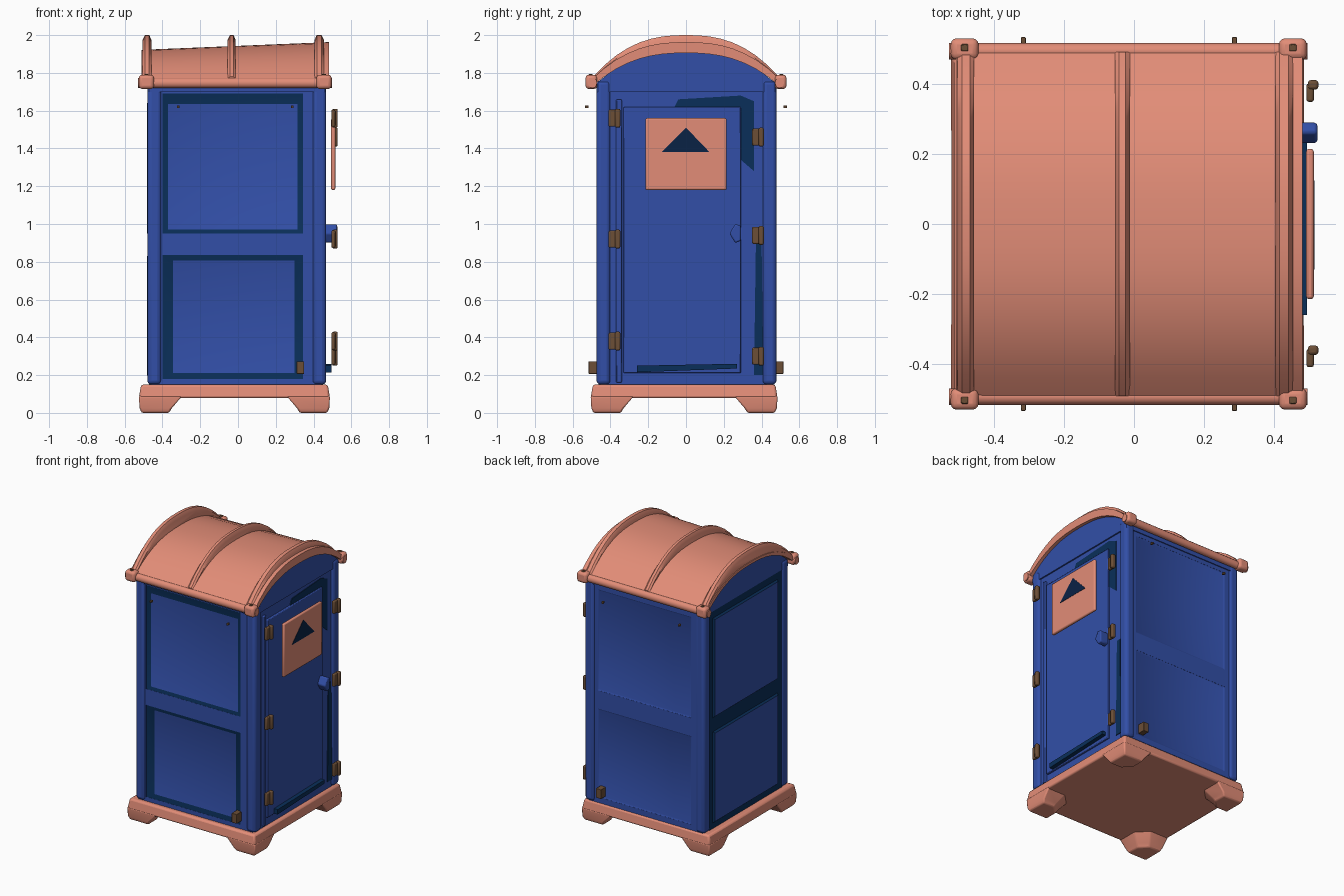
import bpy, bmesh, math

cube = bpy.data.objects.get("Cube")
if cube:
    bpy.data.objects.remove(cube, do_unlink=True)


def material(name, rgb):
    m = bpy.data.materials.new(name)
    m.use_nodes = True
    m.diffuse_color = (*rgb, 1)
    m.node_tree.nodes["Principled BSDF"].inputs["Base Color"].default_value = (*rgb, 1)
    return m


BLUE = material("blue plastic", (0.032, 0.078, 0.39))
SALMON = material("salmon plastic", (0.76, 0.265, 0.185))
TEAL = material("deep teal blue", (0.003, 0.028, 0.1))
NAVY = material("dark navy", (0.003, 0.016, 0.06))
BROWN = material("brown metal", (0.15, 0.077, 0.037))


def finish(name, bm, mats, bevel=0, segments=2):
    bmesh.ops.recalc_face_normals(bm, faces=bm.faces)
    mesh = bpy.data.meshes.new(name)
    bm.to_mesh(mesh)
    bm.free()
    ob = bpy.data.objects.new(name, mesh)
    bpy.context.collection.objects.link(ob)
    for m in mats:
        mesh.materials.append(m)
    if bevel:
        mod = ob.modifiers.new("soft edges", "BEVEL")
        mod.width, mod.segments = bevel, segments
    bpy.context.view_layer.objects.active = ob
    ob.select_set(True)
    bpy.ops.object.shade_smooth_by_angle(angle=math.radians(35))
    ob.select_set(False)


def add_loft(bm, loops):
    """Skin a row of closed loops and cap both ends."""
    rows = [[bm.verts.new(p) for p in loop] for loop in loops]
    n = len(rows[0])
    for a, b in zip(rows, rows[1:]):
        for i in range(n):
            bm.faces.new((a[i], a[(i + 1) % n], b[(i + 1) % n], b[i]))
    bm.faces.new(rows[0])
    bm.faces.new(rows[-1])


def loft(name, loops, mat, bevel=0, segments=2):
    bm = bmesh.new()
    add_loft(bm, loops)
    finish(name, bm, [mat], bevel, segments)


def rect(x0, x1, y0, y1, z):
    return [(x0, y0, z), (x1, y0, z), (x1, y1, z), (x0, y1, z)]


def box(name, x, y, z, mat, bevel=0, segments=2):
    loft(name, [rect(*x, *y, z[0]), rect(*x, *y, z[1])], mat, bevel, segments)


def on_wall(side, u, z, d):
    return {"front": (u, -d, z), "back": (u, d, z),
            "left": (-d, u, z), "right": (d, u, z)}[side]


def wall_loop(side, u0, u1, z0, z1, d):
    return [on_wall(side, u, z, d) for u, z in ((u0, z0), (u1, z0), (u1, z1), (u0, z1))]


def plate(name, side, pts, d0, d1, mat, bevel=0):
    loft(name, [[on_wall(side, u, z, d) for u, z in pts] for d in (d0, d1)], mat, bevel)


# Base skid: slab and four chamfered feet
X0, X1, Y0, Y1 = -0.525, 0.487, -0.505, 0.485
loft("base_slab", [rect(X0, X1, Y0, Y1, 0.078), rect(X0 + 0.012, X1 - 0.012, Y0 + 0.012, Y1 - 0.012, 0.15)],
     SALMON, 0.012)
for fb, cy, sy in (("front", Y0, 1), ("back", Y1, -1)):
    for lr, cx, sx in (("right", X0, 1), ("left", X1, -1)):
        def foot(size, out, z):
            c = size * 0.65
            pts = ((out, out), (size, out), (size, c), (c, size), (out, size))
            return [(cx + sx * a, cy + sy * b, z) for a, b in pts]
        loft(f"base_foot_{fb}_{lr}", [foot(0.16, 0.015, 0), foot(0.175, 0.004, 0.025), foot(0.23, 0, 0.09)],
             SALMON, 0.008)

# Inner cabin core and corner posts
box("cabin_core", (-0.455, 0.43), (-0.435, 0.44), (0.14, 1.74), BLUE)
for fb, y in (("front", -0.437), ("back", 0.442)):
    for lr, x in (("right", -0.443), ("left", 0.43)):
        box(f"corner_post_{fb}_{lr}", (x - 0.037, x + 0.037), (y - 0.037, y + 0.037), (0.15, 1.76), BLUE, 0.022, 3)


def wall(side, d, u0, u1, panels, offset, ring, rail):
    """Stiles and rails around panels; each panel is (outer, inner) and sits offset from the frame."""
    bm = bmesh.new()
    a, b = panels[0][0][0], panels[0][0][1]
    zs = [0.15] + [z for p in panels for z in p[0][2:]] + [1.74]
    spans = [(u0, a, zs[0], zs[-1]), (b, u1, zs[0], zs[-1])]
    spans += [(a, b, zs[i], zs[i + 1]) for i in range(0, len(zs), 2)]
    for s in spans:
        add_loft(bm, [wall_loop(side, *s, k) for k in (d - 0.05, d)])
    finish(f"{side}_wall_frame", bm, [rail])
    for label, (outer, inner) in zip(("lower", "upper"), panels):
        bm = bmesh.new()
        add_loft(bm, [wall_loop(side, *outer, d - 0.05), wall_loop(side, *outer, d - 0.001),
                      wall_loop(side, *inner, d + offset)])
        bm.faces.ensure_lookup_table()
        for f in bm.faces[4:8]:
            f.material_index = 1
        finish(f"{side}_{label}_panel", bm, [BLUE, ring])


# Front, back and closed side walls
wall("front", 0.463, -0.46, 0.44,
     [((-0.40, 0.345, 0.18, 0.835), (-0.345, 0.30, 0.21, 0.808)),
      ((-0.40, 0.345, 0.95, 1.69), (-0.37, 0.315, 0.97, 1.635))], -0.012, TEAL, BLUE)
wall("back", 0.468, -0.46, 0.44,
     [((-0.37, 0.37, 0.19, 0.82), (-0.36, 0.36, 0.20, 0.81)),
      ((-0.37, 0.37, 0.95, 1.67), (-0.36, 0.36, 0.96, 1.66))], -0.006, BLUE, BLUE)
wall("left", 0.47, -0.41, 0.41,
     [((-0.36, 0.37, 0.19, 0.84), (-0.35, 0.36, 0.20, 0.83)),
      ((-0.36, 0.37, 0.94, 1.65), (-0.35, 0.36, 0.95, 1.64))], 0.012, TEAL, TEAL)

# Door side: surround, dark reveals, door leaf, sign and handle
box("door_surround", (0.40, 0.45), (-0.42, 0.42), (0.15, 1.74), BLUE)
plate("door_header_shadow", "right",
      [(-0.06, 1.62), (-0.04, 1.66), (0.29, 1.68), (0.36, 1.65), (0.36, 1.28), (0.29, 1.34), (0.29, 1.62)],
      0.448, 0.455, TEAL)
plate("door_jamb_shadow", "right", [(0.36, 0.2), (0.41, 0.2), (0.40, 0.9), (0.37, 0.9)], 0.448, 0.455, TEAL)
plate("door_leaf", "right", [(-0.33, 0.21), (0.29, 0.21), (0.29, 1.62), (-0.33, 1.62)], 0.44, 0.466, BLUE, 0.005)
plate("door_kick_strip", "right", [(-0.26, 0.215), (0.27, 0.235), (0.27, 0.26), (-0.26, 0.25)], 0.46, 0.495, TEAL)
plate("door_sign", "right", [(-0.215, 1.18), (0.215, 1.18), (0.215, 1.56), (-0.215, 1.56)], 0.493, 0.515, SALMON, 0.008)
plate("sign_triangle", "right", [(-0.13, 1.38), (0.125, 1.38), (0, 1.51)], 0.513, 0.517, NAVY)
plate("door_handle", "right", [(0.23, 0.95), (0.26, 0.90), (0.29, 0.91), (0.29, 0.99), (0.26, 1.0)],
      0.46, 0.525, BLUE, 0.008)
plate("door_stop", "right", [(-0.37, 0.16), (-0.34, 0.16), (-0.34, 1.66), (-0.37, 1.66)], 0.44, 0.462, BLUE, 0.006)

# Hinges beside the door
for y, heights in ((-0.38, (1.56, 0.92, 0.38)), (0.38, (1.46, 0.94, 0.30))):
    for i, z in enumerate(heights):
        label = f"{'front' if y < 0 else 'back'}_{i + 1}"
        box(f"hinge_leaf_{label}", (0.494, 0.515), (y - 0.03, y + 0.022), (z - 0.045, z + 0.045), BROWN, 0.006)
        box(f"hinge_pin_{label}", (0.498, 0.528), (y + 0.005, y + 0.032), (z - 0.05, z + 0.05), BROWN, 0.008)

# Small latches and pins on front and back
for side in ("front", "back"):
    for label, u, z, w, h, d0, d1 in (("lower_latch", 0.33, 0.24, 0.02, 0.033, 0.45, 0.515),
                                      ("upper_pin_right", -0.317, 1.62, 0.007, 0.007, 0.515, 0.535),
                                      ("upper_pin_left", 0.288, 1.62, 0.007, 0.007, 0.515, 0.535)):
        loft(f"{side}_{label}", [wall_loop(side, u - w, u + w, z - h, z + h, k) for k in (d0, d1)], BROWN, 0.002)


def arch(half, eave, apex, steps=16):
    """Flat-topped arch points from front to back."""
    ys = [half * (2 * i / steps - 1) for i in range(steps + 1)]
    return [(y, eave + (apex - eave) * (1 - abs(y / half) ** 2.5)) for y in ys]


def arch_band(x, outer, inner):
    return [(x, y, z) for y, z in outer + inner[::-1]]


# Arched gable body under the roof
gable = arch(0.475, 1.745, 1.91) + [(0.475, 1.70), (-0.475, 1.70)]
loft("gable_body", [[(x, y, z) for y, z in gable] for x in (-0.472, 0.46)], BLUE)

# Roof sheet, slightly higher towards the door
loft("roof_sheet", [arch_band(x, arch(0.5, 1.765, top), arch(0.49, 1.735, 1.905))
                    for x, top in ((-0.51, 1.922), (0.483, 1.963))], SALMON)

# Crescent ribs across the roof
for label, x0, x1 in (("right", -0.505, -0.458), ("middle", -0.055, -0.012), ("left", 0.405, 0.455)):
    under = arch(0.49, 1.74, 1.90)
    low, high = arch(0.492, 1.77, 1.975), arch(0.492, 1.78, 2.0)
    loft(f"roof_rib_{label}", [arch_band(x0, low, under), arch_band(x0 + 0.012, high, under),
                               arch_band(x1 - 0.012, high, under), arch_band(x1, low, under)], SALMON)

# Eave rails with corner knobs
for fb, s in (("front", -1), ("back", 1)):
    ring = [(0.024 * math.cos(k * math.pi / 6), 0.027 * math.sin(k * math.pi / 6)) for k in range(12)]
    loft(f"eave_rail_{fb}", [[(x, s * 0.495 + a, 1.747 + b) for a, b in ring] for x in (-0.53, 0.497)], SALMON)
    for lr, x in (("right", -0.485), ("left", 0.455)):
        ys = sorted((s * 0.47, s * 0.532))
        box(f"eave_knob_{fb}_{lr}", (x - 0.04, x + 0.04), ys, (1.715, 1.79), SALMON, 0.018, 3)
        ys = sorted((s * 0.495, s * 0.515))
        box(f"eave_bolt_{fb}_{lr}", (x - 0.01, x + 0.01), ys, (1.78, 1.795), BROWN, 0.003)
